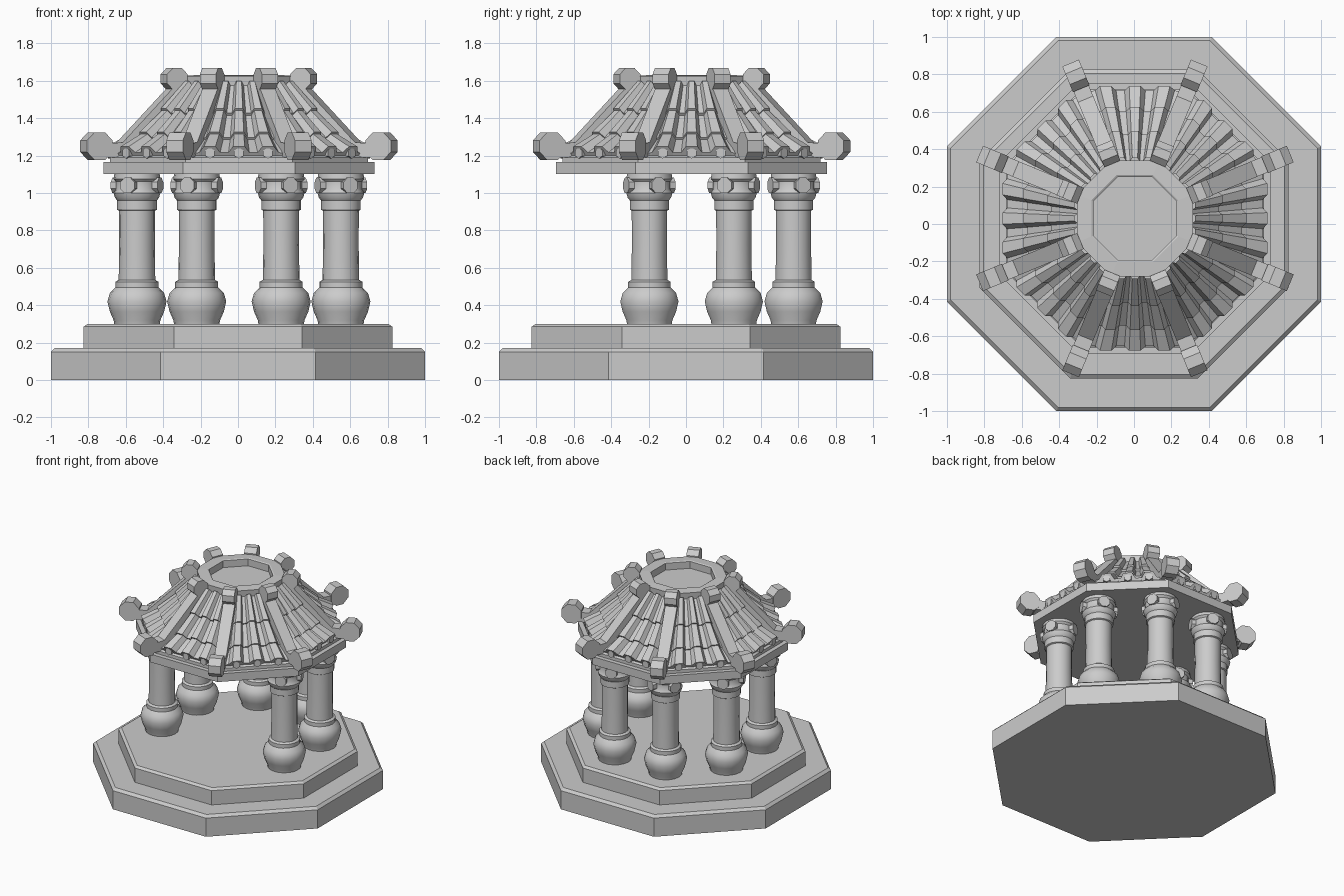
import bpy, bmesh, math
from mathutils import Matrix, Vector

if "Cube" in bpy.data.objects:
    bpy.data.objects.remove(bpy.data.objects["Cube"])

stone = bpy.data.materials.new("grey_stone")
stone.diffuse_color = (0.6, 0.6, 0.6, 1)
stone.use_nodes = True
stone.node_tree.nodes["Principled BSDF"].inputs["Base Color"].default_value = stone.diffuse_color
C = Vector((0.005, 0.03, 0))          # centre of roof and columns
STEP = math.pi / 4
COS = math.cos(STEP / 2)
TAN = math.tan(STEP / 2)


def finish(bm, name, smooth=False):
    bmesh.ops.recalc_face_normals(bm, faces=bm.faces)
    me = bpy.data.meshes.new(name)
    bm.to_mesh(me)
    bm.free()
    me.materials.append(stone)
    ob = bpy.data.objects.new(name, me)
    bpy.context.collection.objects.link(ob)
    if smooth:
        bpy.ops.object.select_all(action='DESELECT')
        ob.select_set(True)
        bpy.context.view_layer.objects.active = ob
        bpy.ops.object.shade_smooth_by_angle(angle=math.radians(35))
    return ob


def lathe(bm, profile, sides, at=(0, 0, 0), turn=0.0, flat_radius=False):
    """Capped solid of revolution from (radius, z) points."""
    k = 1 / math.cos(math.pi / sides) if flat_radius else 1
    rings = []
    for r, z in profile:
        rings.append([bm.verts.new((at[0] + r * k * math.cos(turn + 2 * math.pi * i / sides),
                                    at[1] + r * k * math.sin(turn + 2 * math.pi * i / sides),
                                    at[2] + z)) for i in range(sides)])
    for a, b in zip(rings, rings[1:]):
        for i in range(sides):
            j = (i + 1) % sides
            bm.faces.new((a[i], a[j], b[j], b[i]))
    bm.faces.new(rings[0][::-1])
    bm.faces.new(rings[-1])


def octagon(name, profile, at=(0, 0, 0)):
    bm = bmesh.new()
    lathe(bm, profile, 8, at, STEP / 2, True)
    return finish(bm, name)


def prism(bm, outline, width, mat):
    """Extrude a closed (radius, z) outline sideways."""
    sides = [[bm.verts.new(mat @ Vector((r, s * width / 2, z))) for r, z in outline] for s in (-1, 1)]
    n = len(outline)
    for i in range(n):
        j = (i + 1) % n
        bm.faces.new((sides[0][i], sides[0][j], sides[1][j], sides[1][i]))
    bm.faces.new(sides[0])
    bm.faces.new(sides[1][::-1])


def ngon(r, z, rad, n, turn=0.0):
    return [(r + rad * math.cos(turn + 2 * math.pi * i / n),
             z + rad * math.sin(turn + 2 * math.pi * i / n)) for i in range(n)]


def spin(angle):
    return Matrix.Translation(C) @ Matrix.Rotation(angle, 4, 'Z')


# Stepped platform
octagon("lower_step", [(1, 0), (1, 0.15), (0.98, 0.17), (0.8, 0.17)])
octagon("upper_step", [(0.825, 0.16), (0.825, 0.285), (0.805, 0.3)])

# Six columns, front pair left out for the entrance
column = [(0.12, 0.29), (0.125, 0.32), (0.145, 0.365), (0.158, 0.42), (0.145, 0.465),
          (0.115, 0.495), (0.115, 0.525), (0.098, 0.535), (0.095, 0.72), (0.096, 0.905),
          (0.106, 0.91), (0.106, 0.96), (0.118, 0.975), (0.125, 1.0), (0.112, 1.02),
          (0.112, 1.06), (0.125, 1.075), (0.12, 1.11)]
for i in (-1, 0, 1, 2, 3, 4):
    ang = STEP / 2 + i * STEP
    pos = C + Vector((0.59 * math.cos(ang), 0.59 * math.sin(ang), 0))
    bm = bmesh.new()
    lathe(bm, column, 18, pos)
    finish(bm, "column", True)
    # Scroll knobs round the capital
    bm = bmesh.new()
    for q in range(4):
        m = (Matrix.Translation(pos) @ Matrix.Rotation(ang + STEP + q * math.pi / 2, 4, 'Z')
             @ Matrix.Translation((0.11, 0, 0)) @ Matrix.Rotation(math.pi / 2, 4, 'Z'))
        prism(bm, ngon(0, 1.04, 0.045, 8, STEP / 2), 0.05, m)
    finish(bm, "capital_scrolls")

# Eaves
octagon("eave_slab", [(0.725, 1.1), (0.725, 1.165), (0.6, 1.165)], C)
octagon("eave_trim", [(0.69, 1.16), (0.69, 1.19), (0.665, 1.205), (0.6, 1.22)], C)

# Tiled roof: ribbed sheets in three overlapping courses on each of eight sides
slope = [(0.675, 1.205), (0.565, 1.285), (0.44, 1.415), (0.305, 1.575)]
ribs = [(-1, 0)]
for c in (-0.56, 0, 0.56):
    ribs += [(c - 0.2, 0), (c - 0.11, 1), (c + 0.11, 1), (c + 0.2, 0)]
ribs.append((1, 0))
bm = bmesh.new()
for k in range(8):
    m = spin(k * STEP)
    previous = None
    for (a0, z0), (a1, z1) in zip(slope, slope[1:]):
        for a, z, lift in ((a0, z0, 0.014), (a1, z1, 0.0)):
            row = []
            for u, h in ribs:
                d = (lift + h * (0.02 + 0.02 * a / 0.67)) if abs(u) < 1 else 0
                row.append(bm.verts.new(m @ Vector((a + 0.6 * d, u * a * TAN, z + 0.8 * d))))
            if previous:
                for i in range(len(ribs) - 1):
                    bm.faces.new((previous[i], previous[i + 1], row[i + 1], row[i]))
            else:
                # front edge of the lowest course
                foot = [bm.verts.new(m @ Vector((a - 0.01, u * a * TAN, z - 0.02))) for u, h in ribs]
                for i in range(len(ribs) - 1):
                    bm.faces.new((foot[i], foot[i + 1], row[i + 1], row[i]))
            previous = row
finish(bm, "roof_tiles")

# Round tile ends along the eaves
bm = bmesh.new()
for k in range(8):
    for u in (-0.155, 0, 0.155):
        m = spin(k * STEP) @ Matrix.Translation((0.67, u, 0)) @ Matrix.Rotation(math.pi / 2, 4, 'Z')
        prism(bm, ngon(0, 1.213, 0.029, 6, math.pi / 6), 0.06, m)
finish(bm, "tile_ends")

# Eight hip ridges with a scroll at each end
ridge = [(0.84, 1.19), (0.84, 1.3), (0.78, 1.265), (0.69, 1.27), (0.54, 1.42), (0.385, 1.575),
         (0.32, 1.6), (0.32, 1.5), (0.5, 1.34), (0.68, 1.19)]
bm = bmesh.new()
for k in range(8):
    m = spin(STEP / 2 + k * STEP)
    prism(bm, ridge, 0.088, m)
    prism(bm, ngon(0.825, 1.25, 0.08, 8, STEP / 2), 0.096, m)
    prism(bm, ngon(0.375, 1.61, 0.064, 8, STEP / 2), 0.092, m)
finish(bm, "hip_ridges")

# Crown ring with a sunken centre
octagon("crown_ring", [(0.3, 1.5), (0.31, 1.625), (0.232, 1.63), (0.222, 1.625), (0.222, 1.57)], C)
